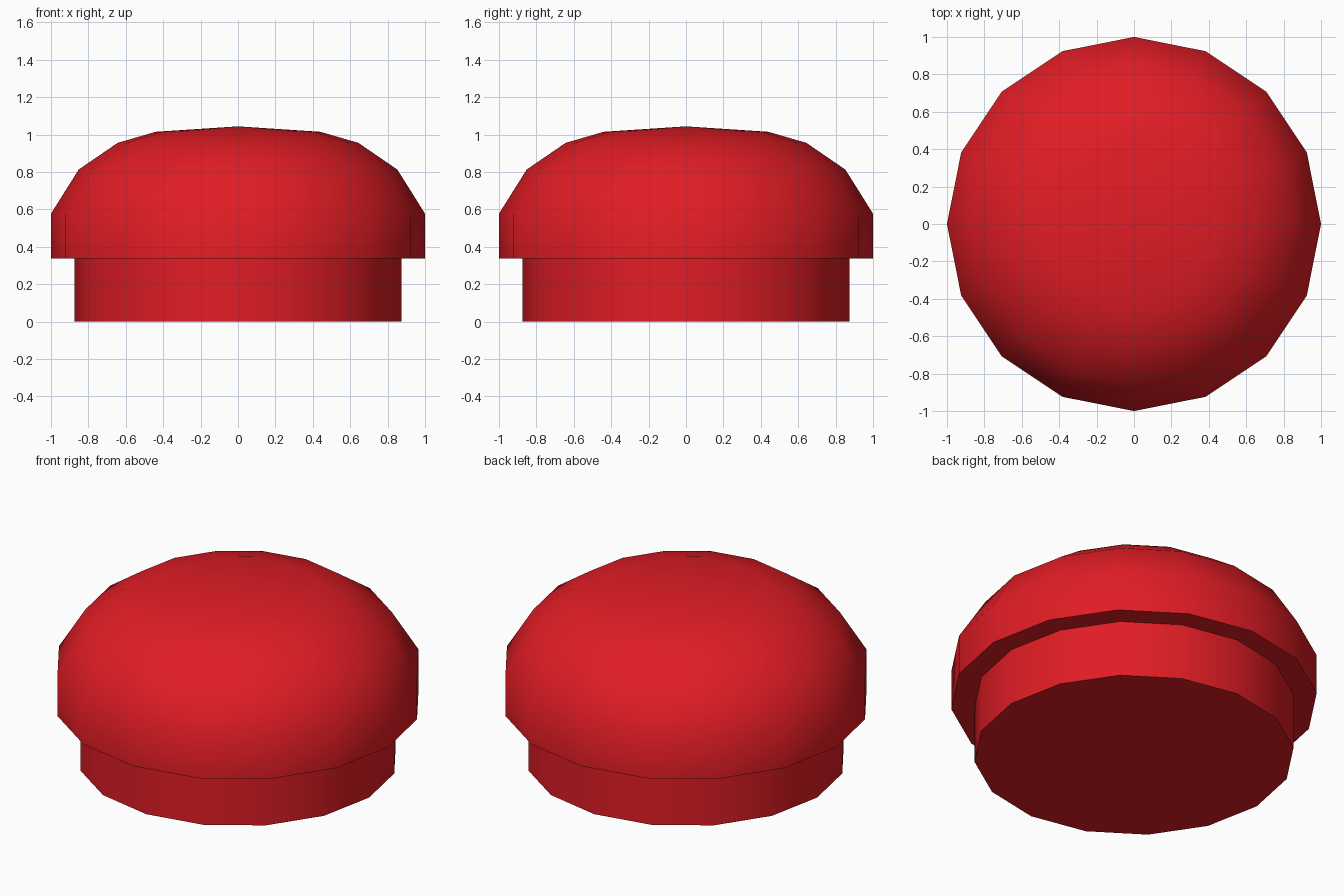
import bpy, bmesh, math

if "Cube" in bpy.data.objects:
    bpy.data.objects.remove(bpy.data.objects["Cube"])

SIDES = 16

mat = bpy.data.materials.new("red")
mat.diffuse_color = (0.75, 0.012, 0.018, 1)
mat.use_nodes = True
mat.node_tree.nodes["Principled BSDF"].inputs["Base Color"].default_value = mat.diffuse_color


def lathe(name, profile):
    """Spin a bottom-to-top (radius, z) profile; zero radius makes a pole."""
    bm = bmesh.new()
    rings = []
    for r, z in profile:
        n = SIDES if r > 0 else 1
        rings.append([bm.verts.new((r * math.cos(math.tau * i / SIDES),
                                    r * math.sin(math.tau * i / SIDES), z))
                      for i in range(n)])
    for a, b in zip(rings, rings[1:]):
        for i in range(SIDES):
            j = (i + 1) % SIDES
            if len(b) == 1:
                bm.faces.new((a[i], a[j], b[0]))
            elif len(a) == 1:
                bm.faces.new((a[0], b[j], b[i]))
            else:
                bm.faces.new((a[i], a[j], b[j], b[i]))
    bmesh.ops.recalc_face_normals(bm, faces=bm.faces)
    mesh = bpy.data.meshes.new(name)
    bm.to_mesh(mesh)
    bm.free()
    mesh.materials.append(mat)
    obj = bpy.data.objects.new(name, mesh)
    bpy.context.collection.objects.link(obj)
    bpy.ops.object.select_all(action='DESELECT')
    obj.select_set(True)
    bpy.context.view_layer.objects.active = obj
    bpy.ops.object.shade_smooth_by_angle(angle=math.radians(45))
    return obj


# Stem and domed cap share one closed stepped profile
lathe("domed_button", [
    (0, 0), (0.873, 0), (0.873, 0.338),             # stem
    (1, 0.338), (1, 0.577),                         # cap rim
    (0.852, 0.813), (0.643, 0.956), (0.44, 1.015),  # dome
    (0, 1.044),
])
